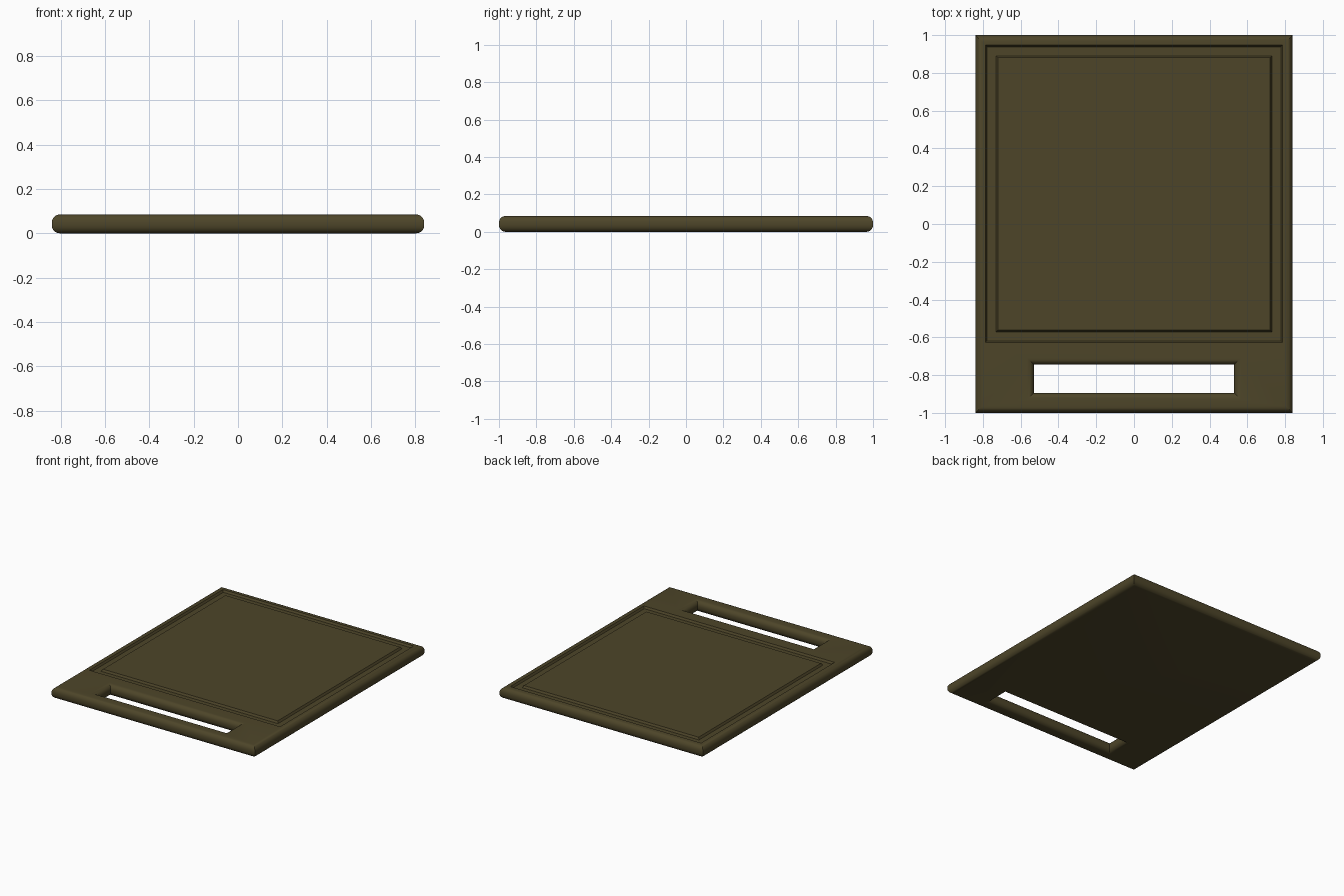
import bpy, bmesh, math

if "Cube" in bpy.data.objects:
    bpy.data.objects.remove(bpy.data.objects["Cube"])

H, R, SEG = 0.085, 0.036, 5
bm = bmesh.new()


def ring(x, y0, y1, z):
    """Rectangular loop of four verts, symmetric in x."""
    return [bm.verts.new(p) for p in ((-x, y0, z), (x, y0, z), (x, y1, z), (-x, y1, z))]


def wall(rings):
    """Skin a sequence of rectangular loops."""
    for a, b in zip(rings, rings[1:]):
        for i in range(4):
            j = (i + 1) % 4
            bm.faces.new((a[i], a[j], b[j], b[i]))


def rounded_wall(x, y0, y1, sign):
    """Vertical wall with rounded lips; sign +1 is an outer rim, -1 a hole."""
    angles = [i * math.pi / 2 / SEG for i in range(SEG + 1)]
    prof = [(R * (1 - math.sin(a)), R * (1 - math.cos(a))) for a in angles]
    prof += [(d, H - z) for d, z in reversed(prof)]
    rings = [ring(x - sign * d, y0 + sign * d, y1 - sign * d, z) for d, z in prof]
    wall(rings)
    return rings[0], rings[-1]


def fill(*loops):
    """Flat face bounded by loops, later loops being holes."""
    edges = []
    for l in loops:
        for i in range(4):
            pair = (l[i], l[(i + 1) % 4])
            edges.append(bm.edges.get(pair) or bm.edges.new(pair))
    bmesh.ops.triangle_fill(bm, use_beauty=True, use_dissolve=False, edges=edges)


# outer rim and handle slot
rim_low, rim_top = rounded_wall(0.84, -1.0, 1.0, 1)
slot_low, slot_top = rounded_wall(0.53, -0.895, -0.745, -1)

# juice groove with sloped sides
D = 0.015
groove = [ring(0.787, -0.628, 0.947, H), ring(0.778, -0.619, 0.938, H - D),
          ring(0.730, -0.571, 0.890, H - D), ring(0.721, -0.562, 0.881, H)]
wall(groove)
bm.faces.new(groove[-1])

# top and underside
fill(rim_top, groove[0], slot_top)
fill(rim_low, slot_low)
bmesh.ops.recalc_face_normals(bm, faces=bm.faces)

mesh = bpy.data.meshes.new("cutting_board")
bm.to_mesh(mesh)
bm.free()
board = bpy.data.objects.new("cutting_board", mesh)
bpy.context.collection.objects.link(board)

mat = bpy.data.materials.new("dark_olive")
mat.diffuse_color = (0.075, 0.06, 0.022, 1)
mat.use_nodes = True
mat.node_tree.nodes["Principled BSDF"].inputs["Base Color"].default_value = mat.diffuse_color
mesh.materials.append(mat)

bpy.context.view_layer.objects.active = board
board.select_set(True)
bpy.ops.object.shade_smooth_by_angle(angle=math.radians(30))
